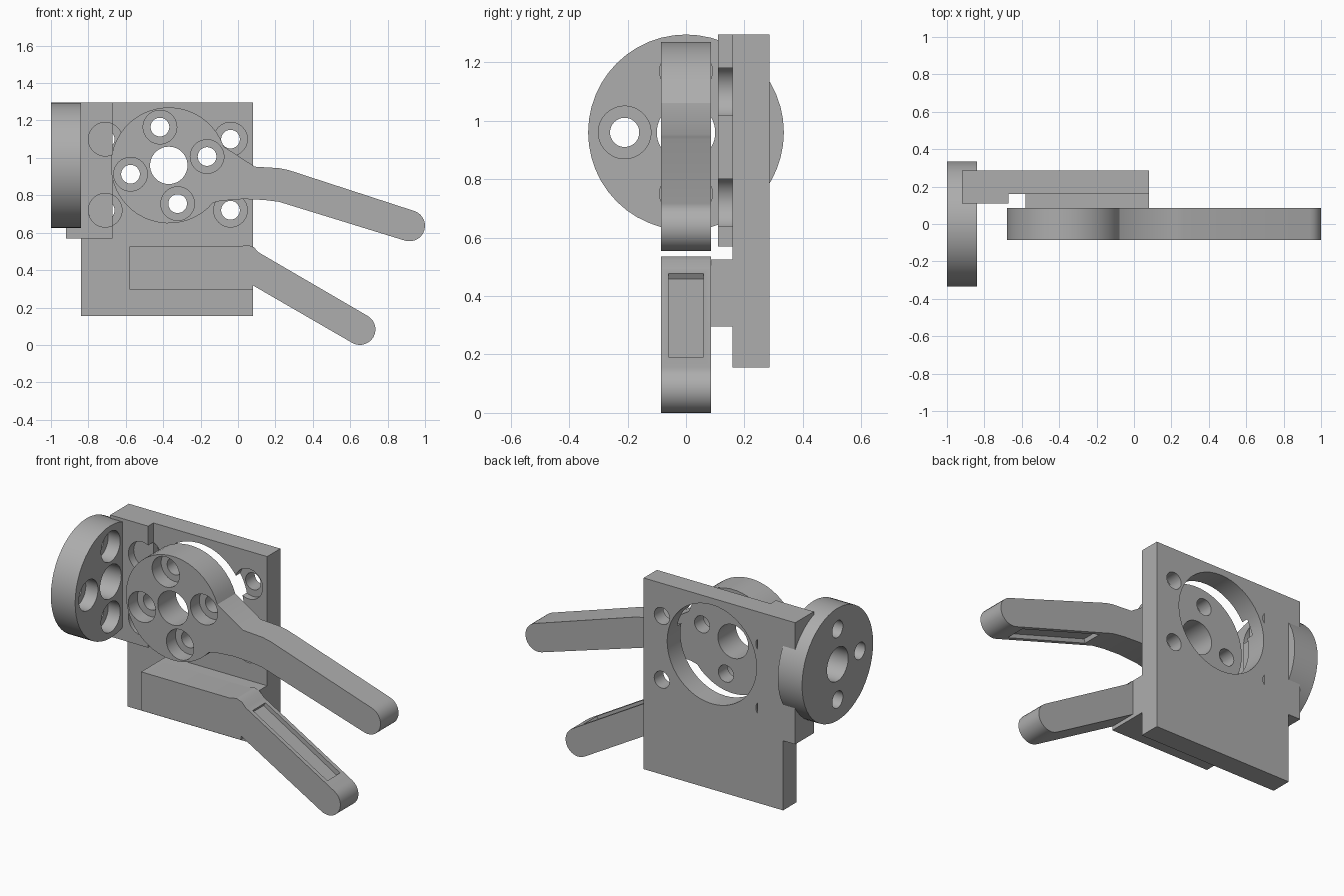
import bpy, bmesh, math
from mathutils import Vector, Matrix

old = bpy.data.objects.get("Cube")
if old:
    bpy.data.objects.remove(old, do_unlink=True)

grey = bpy.data.materials.new("plain grey")
grey.use_nodes = True
colour = (0.42, 0.42, 0.42, 1)
grey.diffuse_color = colour
grey.node_tree.nodes["Principled BSDF"].inputs["Base Color"].default_value = colour

SEG = 48


def finish(name, bm):
    bmesh.ops.recalc_face_normals(bm, faces=bm.faces)
    mesh = bpy.data.meshes.new(name)
    bm.to_mesh(mesh)
    bm.free()
    mesh.materials.append(grey)
    ob = bpy.data.objects.new(name, mesh)
    bpy.context.collection.objects.link(ob)
    return ob


def box(name, x0, x1, y0, y1, z0, z1):
    return prism(name, [(x0, z0), (x1, z0), (x1, z1), (x0, z1)], y0, y1)


def prism(name, outline, y0, y1):
    """Extrude an (x, z) outline along y."""
    bm = bmesh.new()
    face = bm.faces.new([bm.verts.new((x, y0, z)) for x, z in outline])
    new = bmesh.ops.extrude_face_region(bm, geom=[face])["geom"]
    verts = [g for g in new if isinstance(g, bmesh.types.BMVert)]
    bmesh.ops.translate(bm, verts=verts, vec=(0, y1 - y0, 0))
    return finish(name, bm)


def arc(cx, cz, r, a0, a1, n):
    steps = [math.radians(a0 + (a1 - a0) * i / n) for i in range(n + 1)]
    return [(cx + r * math.cos(a), cz + r * math.sin(a)) for a in steps]


def cylinder(name, start, end, r):
    a, b = Vector(start), Vector(end)
    bm = bmesh.new()
    turn = (b - a).to_track_quat('Z', 'Y').to_matrix().to_4x4()
    bmesh.ops.create_cone(bm, cap_ends=True, segments=SEG, radius1=r, radius2=r,
                          depth=(b - a).length,
                          matrix=Matrix.Translation((a + b) / 2) @ turn)
    return finish(name, bm)


def combine(ob, other, operation='DIFFERENCE'):
    mod = ob.modifiers.new("combine", 'BOOLEAN')
    mod.operation = operation
    mod.solver = 'EXACT'
    mod.object = other
    bpy.context.view_layer.objects.active = ob
    bpy.ops.object.modifier_apply(modifier=mod.name)
    bpy.data.objects.remove(other, do_unlink=True)


def drill(ob, start, end, r):
    combine(ob, cylinder("cutter", start, end, r))


def slot(ob, p, q, depth):
    """Shallow groove centred on the line p-q of an arm's edge face."""
    a, b = Vector(p), Vector(q)
    n = Vector((-(b - a).y, (b - a).x)).normalized() * depth
    combine(ob, prism("cutter", [a + n, b + n, b - n, a - n], -0.06, 0.06))


HX, HZ = -0.37, 0.96
HOLE, BORE, RING = 0.05, 0.09, 0.21

# Back plate with large opening and corner screw holes
plate = box("back_plate", -0.84, 0.08, 0.16, 0.285, 0.155, 1.295)
drill(plate, (HX, 0, HZ), (HX, 0.5, HZ), 0.295)
strip = box("side_strip", -0.92, -0.67, 0.11, 0.285, 0.57, 1.295)
for z in (0.72, 1.1):
    for x in (-0.71, -0.04):
        drill(plate, (x, 0, z), (x, 0.5, z), HOLE)
        drill(plate, (x, 0, z), (x, 0.2, z), BORE)
    drill(strip, (-0.71, 0, z), (-0.71, 0.16, z), BORE)
combine(plate, strip, 'UNION')

# Upright side disc with three counterbored holes
disc = cylinder("side_disc", (-1, 0, HZ), (-0.84, 0, HZ), 0.335)
drill(disc, (-1.1, 0, HZ), (-0.7, 0, HZ), 0.1)
for y, z in ((-RING, HZ), (0, HZ + RING), (0, HZ - RING)):
    drill(disc, (-1.1, y, z), (-0.7, y, z), HOLE)
    drill(disc, (-0.92, y, z), (-0.7, y, z), BORE)

# Upper lever: round head, neck and bent arm
outline = arc(HX, HZ, 0.31, 19, 320, 40)
outline += [(-0.09, 0.771), (0.03, 0.78), (0.14, 0.775), (0.22, 0.765)]
outline += arc(0.917, 0.637, 0.083, 253, 433, 14)
outline += [(0.27, 0.935), (0.22, 0.945), (0.09, 0.953)]
upper = prism("upper_lever", outline, -0.085, 0.085)
drill(upper, (HX, -0.3, HZ), (HX, 0.3, HZ), 0.1)
for k in range(4):
    a = math.radians(13 + 90 * k)
    x, z = HX + RING * math.cos(a), HZ + RING * math.sin(a)
    drill(upper, (x, -0.3, z), (x, 0.3, z), HOLE)
    drill(upper, (x, -0.3, z), (x, 0, z), BORE)
slot(upper, (0.29, 0.743), (0.83, 0.577), 0.025)

# Lower lever: straight base and slanting arm
outline = [(-0.58, 0.295), (0.08, 0.295), (0.08, 0.318)]
outline += arc(0.652, 0.083, 0.083, 239, 419, 14)
outline += [(0.11, 0.495), (0.085, 0.522), (0.05, 0.535), (0, 0.525), (-0.58, 0.525)]
lower = prism("lower_lever", outline, -0.085, 0.085)
slot(lower, (0.14, 0.479), (0.63, 0.188), 0.025)

# Spacer joining the lower lever to the plate
spacer = box("lower_spacer", -0.58, 0.08, 0.085, 0.16, 0.295, 0.525)

# Smooth the curved walls, keep the edges sharp
bpy.ops.object.select_all(action='DESELECT')
for ob in (plate, disc, upper, lower):
    ob.select_set(True)
bpy.context.view_layer.objects.active = plate
bpy.ops.object.shade_smooth_by_angle(angle=math.radians(30))
